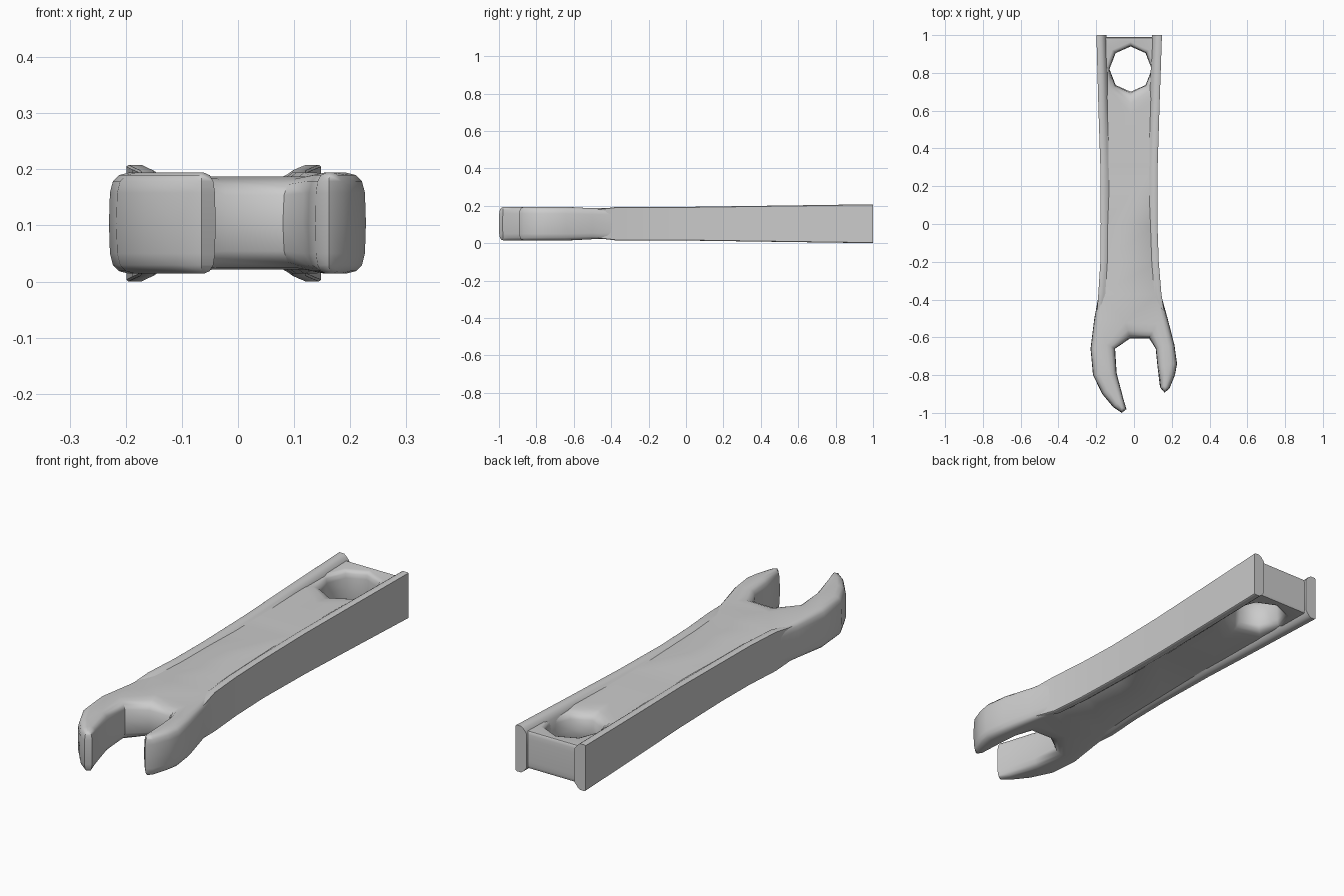
import bpy, bmesh, math
from mathutils import Vector

if "Cube" in bpy.data.objects:
    bpy.data.objects.remove(bpy.data.objects["Cube"])

MID = 0.104

# Plan outline, counter-clockwise from the back left: x, y, width of edge rounding
OUTLINE = [
    (-.196, .99, .006), (-.185, .6, .006), (-.175, .3, .006), (-.173, 0, .006),
    (-.175, -.2, .008), (-.186, -.37, .015), (-.210, -.5, .028), (-.230, -.66, .035),
    (-.217, -.8, .035), (-.168, -.9, .035), (-.110, -.97, .03), (-.065, -1.0, .02),
    (-.040, -.98, .018), (-.055, -.93, .022), (-.092, -.79, .035), (-.10, -.66, .045),
    (-.02, -.605, .085), (.08, -.605, .075), (.115, -.66, .04), (.125, -.76, .035),
    (.138, -.865, .02), (.162, -.893, .018), (.188, -.87, .022), (.217, -.80, .035),
    (.228, -.74, .035), (.214, -.64, .033), (.178, -.5, .028), (.142, -.37, .015),
    (.128, -.2, .008), (.121, 0, .006), (.122, .3, .006), (.133, .65, .006),
    (.145, .99, .006)]

# Octagonal hole, clockwise, with a wider funnel toward the handle
HOLE = []
for i in range(8):
    a = -i * math.tau / 8
    HOLE.append((-.018 + .112 * math.cos(a), .82 + .12 * math.sin(a),
                 .022 + .09 * max(0, -math.sin(a)) ** 2))

# Edge rounding section: share of the inset, share of the half thickness
EDGE = [(1, 1), (.5, .95), (.2, .83), (.05, .6), (0, 0),
        (.05, -.6), (.2, -.83), (.5, -.95), (1, -1)]


def finish(bm, name, angle):
    bmesh.ops.recalc_face_normals(bm, faces=bm.faces)
    me = bpy.data.meshes.new(name)
    bm.to_mesh(me)
    bm.free()
    ob = bpy.data.objects.new(name, me)
    bpy.context.collection.objects.link(ob)
    bpy.ops.object.select_all(action='DESELECT')
    ob.select_set(True)
    bpy.context.view_layer.objects.active = ob
    bpy.ops.object.shade_smooth_by_angle(angle=math.radians(angle))
    return ob


def inward(points, i):
    p0, p1, p2 = (Vector(points[(i + k) % len(points)][:2]) for k in (-1, 0, 1))
    a, b = (p1 - p0).normalized(), (p2 - p1).normalized()
    na, nb = Vector((-a.y, a.x)), Vector((-b.y, b.x))
    return (na + nb) / max(.6, 1 + na.dot(nb))


def wall(bm, points):
    """Rounded wall around a closed outline; returns its two rim loops."""
    rings = []
    for inset, height in EDGE:
        ring = []
        for i, (x, y, w) in enumerate(points):
            off = inward(points, i) * w * inset
            half = .09 if y < -.62 else .083
            ring.append(bm.verts.new((x + off.x, y + off.y, MID + half * height)))
        rings.append(ring)
    n = len(points)
    for r, s in zip(rings, rings[1:]):
        for i in range(n):
            bm.faces.new((r[i], r[(i + 1) % n], s[(i + 1) % n], s[i]))
    return rings[0], rings[-1]


# Main body: forked jaw, handle web and hole
bm = bmesh.new()
rims = [wall(bm, OUTLINE), wall(bm, HOLE)]
for side in (0, 1):
    edges = []
    for rim in rims:
        loop = rim[side]
        edges += [bm.edges.get((loop[i], loop[i - 1])) for i in range(len(loop))]
    bmesh.ops.triangle_fill(bm, use_beauty=True, edges=edges,
                            normal=(0, 0, 1 if side == 0 else -1))
finish(bm, "wrench_body", 50)


def rail(name, points, sx):
    """Raised strip along one long edge of the handle."""
    bm = bmesh.new()
    rows = []
    for k, (x, y, _) in enumerate(points):
        h = .09 + .014 * max(0, y)
        out = .003
        if k == 0:
            y, h = 1.0, .104
        if k == len(points) - 1:
            h, out = .074, -.012
        sec = [(out, h - .003), (out - .004, h), (-.024, h), (-.034, h - .007), (-.05, .078)]
        sec += [(a, -b) for a, b in reversed(sec)]
        rows.append([bm.verts.new((x + sx * a, y, MID + b)) for a, b in sec])
    n = len(rows[0])
    for r, s in zip(rows, rows[1:]):
        for i in range(n):
            bm.faces.new((r[i], r[(i + 1) % n], s[(i + 1) % n], s[i]))
    bm.faces.new(rows[0])
    bm.faces.new(rows[-1])
    finish(bm, name, 50)


# Side rails of the handle
rail("left_rail", OUTLINE[:7], -1)
rail("right_rail", OUTLINE[:-8:-1], 1)
